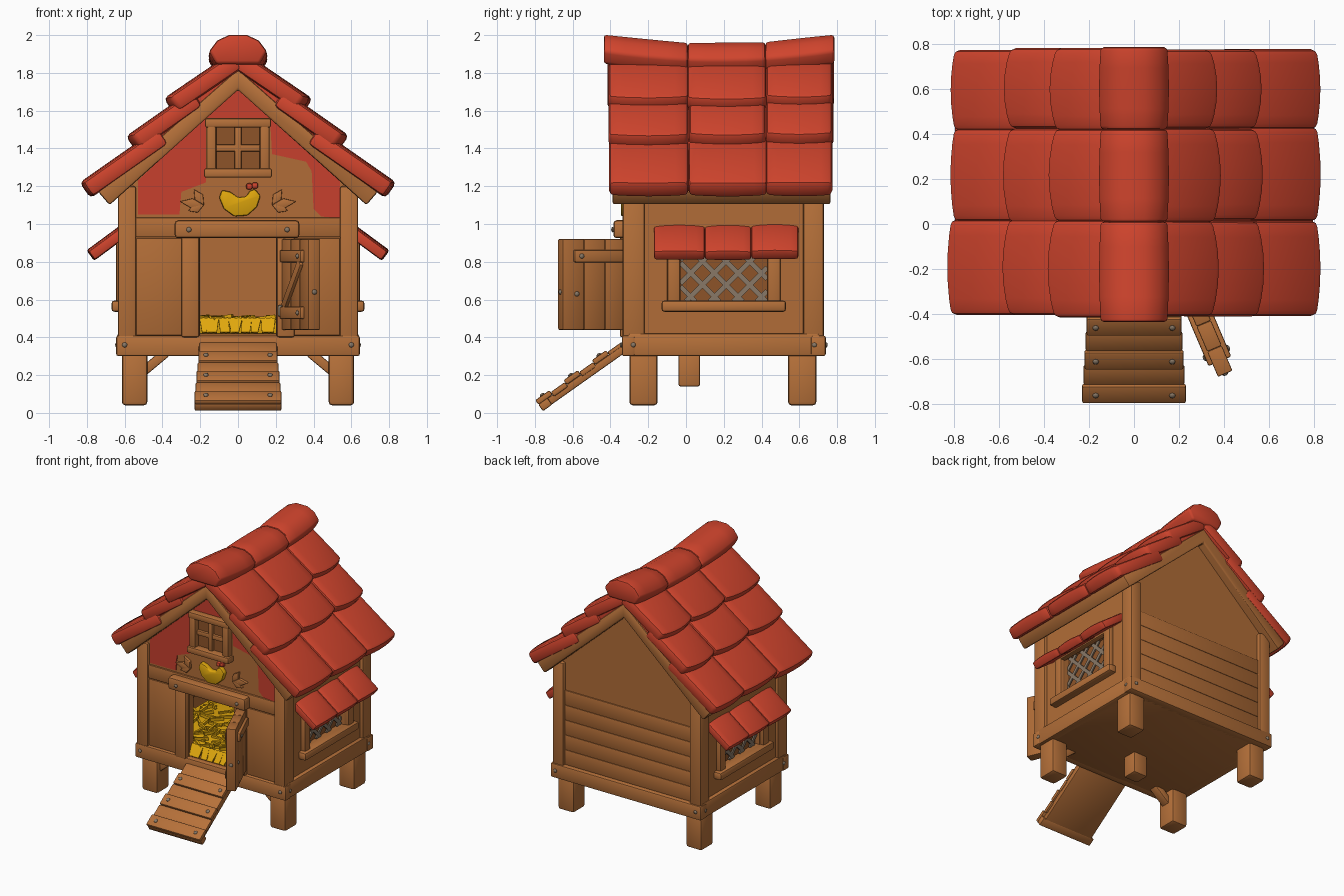
import bpy, bmesh, math, random
from mathutils import Vector, Matrix

random.seed(4)
if "Cube" in bpy.data.objects:
    bpy.data.objects.remove(bpy.data.objects["Cube"])
made = []


def material(name, r, g, b):
    m = bpy.data.materials.new(name)
    m.use_nodes = True
    m.diffuse_color = (r, g, b, 1)
    m.node_tree.nodes["Principled BSDF"].inputs["Base Color"].default_value = (r, g, b, 1)
    return m


BEAM = material("beam wood", 0.47, 0.165, 0.042)
PLANK = material("plank wood", 0.44, 0.152, 0.038)
DARK = material("shaded wood", 0.27, 0.088, 0.022)
TILE = material("roof red", 0.63, 0.058, 0.026)
PAINT = material("worn red paint", 0.57, 0.05, 0.026)
STRAW = material("straw yellow", 0.75, 0.39, 0.004)
METAL = material("grey metal", 0.25, 0.19, 0.135)


def finish(name, bm, mat, bevel=0.0):
    bmesh.ops.recalc_face_normals(bm, faces=bm.faces)
    if bevel:
        sharp = [e for e in bm.edges if len(e.link_faces) == 2 and e.calc_face_angle() > 0.6]
        bmesh.ops.bevel(bm, geom=sharp, offset=bevel, segments=2, profile=0.5,
                        affect='EDGES', clamp_overlap=True)
    mesh = bpy.data.meshes.new(name)
    bm.to_mesh(mesh)
    bm.free()
    mesh.materials.append(mat)
    ob = bpy.data.objects.new(name, mesh)
    bpy.context.scene.collection.objects.link(ob)
    made.append(ob)


def box(name, mat, x, y, z, bevel=0.012):
    bm = bmesh.new()
    bmesh.ops.create_cube(bm, size=1)
    for v in bm.verts:
        v.co = [r[0] if c < 0 else r[1] for c, r in zip(v.co, (x, y, z))]
    finish(name, bm, mat, bevel)


def bar(name, mat, a, b, width, thick, side, bevel=0.008):
    """Board from a to b, its width lying along the side direction."""
    a, b = Vector(a), Vector(b)
    d = (b - a).normalized()
    s = Vector(side)
    s = (s - d * s.dot(d)).normalized()
    rot = Matrix((d, s, d.cross(s))).transposed().to_4x4()
    bm = bmesh.new()
    bmesh.ops.create_cube(bm, size=1)
    size = Matrix.Diagonal(((b - a).length, width, thick, 1))
    bm.transform(Matrix.Translation((a + b) / 2) @ rot @ size)
    finish(name, bm, mat, bevel)


def loft(name, mat, rings, bevel=0.0):
    bm = bmesh.new()
    rows = [[bm.verts.new(p) for p in ring] for ring in rings]
    n = len(rows[0])
    for r0, r1 in zip(rows, rows[1:]):
        for i in range(n):
            bm.faces.new((r0[i], r0[(i + 1) % n], r1[(i + 1) % n], r1[i]))
    bm.faces.new(rows[0])
    bm.faces.new(rows[-1])
    finish(name, bm, mat, bevel)


def prism(name, mat, pts, y0, y1, bevel=0.0):
    loft(name, mat, [[(x, y, z) for x, z in pts] for y in (y0, y1)], bevel)


def nail(x, y, z, axis):
    bm = bmesh.new()
    bmesh.ops.create_uvsphere(bm, u_segments=8, v_segments=6, radius=0.014)
    bm.transform(Matrix.Translation((x, y, z)) @ axis.to_track_quat('Z', 'Y').to_matrix().to_4x4()
                 @ Matrix.Diagonal((1, 1, 0.6, 1)))
    finish("nail", bm, METAL)


def tile(name, s, top, low, thick, y0, y1, bulge, bevel=0.025):
    """Tile running from its upper edge to its lower edge, with a bowed lower end."""
    t, l = Vector(top), Vector(low)
    d = (l - t).normalized()
    n = Vector((-d.y, d.x))
    rings = []
    for k in range(7):
        u = k / 3 - 1
        end = l - d * bulge * u * u
        crown = n * 0.01 * (1 - u * u)
        pts = (t + crown, end + crown, end - n * thick, t - n * thick)
        rings.append([(s * p.x, y0 + (y1 - y0) * k / 6, p.y) for p in pts])
    loft(name, TILE, rings, bevel)


FRONT, BACK = Vector((0, -1, 0)), Vector((0, 1, 0))

# Floor, legs and base frame
box("floor", PLANK, (-0.6, 0.6), (-0.3, 0.7), (0.3, 0.42))
box("middle_leg", BEAM, (-0.06, 0.06), (-0.04, 0.075), (0.14, 0.31))
for s in (-1, 1):
    for y0, y1 in ((-0.3, -0.15), (0.54, 0.69)):
        box("leg", BEAM, sorted((s * 0.48, s * 0.615)), (y0, y1), (0.04, 0.32), 0.018)
    bar("leg_brace", BEAM, (s * 0.5, -0.23, 0.22), (s * 0.38, -0.23, 0.32), 0.07, 0.05, (0, 1, 0))
    box("side_sill_beam", BEAM, sorted((s * 0.56, s * 0.64)), (-0.31, 0.71), (0.3, 0.42))
    for y0, y1 in ((-0.335, -0.22), (0.62, 0.73)):
        box("corner_post", BEAM, sorted((s * 0.54, s * 0.635)), (y0, y1), (0.38, 1.2))
    for y, axis in ((-0.342, FRONT), (0.742, BACK)):
        nail(s * 0.6, y, 0.36, axis)
    for y in (-0.28, 0.68):
        nail(s * 0.642, y, 0.36, Vector((s, 0, 0)))
box("front_sill_beam", BEAM, (-0.645, 0.645), (-0.34, -0.27), (0.3, 0.41))
box("back_sill_beam", BEAM, (-0.645, 0.645), (0.66, 0.74), (0.3, 0.41))

# Front wall with doorway, and back wall
door_wall = [(0.2, 0.4), (0.2, 0.95), (-0.2, 0.95), (-0.2, 0.4), (-0.58, 0.4), (-0.58, 1.22),
             (0, 1.76), (0.58, 1.22), (0.58, 0.4)]
prism("front_wall", PLANK, door_wall, -0.31, -0.26)
prism("back_wall", PLANK, [(-0.58, 0.36), (0.58, 0.36), (0.58, 1.22), (0, 1.76), (-0.58, 1.22)],
      0.65, 0.70)
for k in range(5):
    z = 0.41 + k * 0.115
    box("back_plank", PLANK, (-0.55, 0.55), (0.68, 0.708), (z, z + 0.115), 0.004)
for s in (-1, 1):
    box("front_panel", PLANK, sorted((s * 0.29, s * 0.54)), (-0.318, -0.3), (0.41, 0.925), 0.006)
    box("door_jamb", BEAM, sorted((s * 0.205, s * 0.3)), (-0.35, -0.25), (0.4, 0.94))
    nail(s * 0.26, -0.388, 0.97, FRONT)
box("upper_front_board", PLANK, (-0.545, 0.545), (-0.322, -0.3), (0.93, 1.035), 0.008)
box("door_lintel", BEAM, (-0.335, 0.325), (-0.385, -0.28), (0.925, 1.02), 0.018)

# Painted gable, kept clear of the bare patch
prism("gable_paint", PAINT, [
    (-0.53, 1.05), (-0.31, 1.05), (-0.30, 1.17), (-0.17, 1.22), (-0.17, 1.55), (0.17, 1.55),
    (0.18, 1.37), (0.36, 1.33), (0.39, 1.28), (0.40, 1.08), (0.44, 1.04), (0.54, 1.03),
    (0.54, 1.23), (0, 1.73), (-0.53, 1.23)], -0.317, -0.309)

# Gable window
box("gable_pane", DARK, (-0.13, 0.13), (-0.318, -0.309), (1.28, 1.53), 0)
for s in (-1, 1):
    box("gable_window_side", BEAM, sorted((s * 0.115, s * 0.168)), (-0.36, -0.3), (1.26, 1.55))
box("gable_window_top", BEAM, (-0.175, 0.175), (-0.365, -0.3), (1.51, 1.56))
box("gable_window_sill", BEAM, (-0.18, 0.18), (-0.375, -0.3), (1.245, 1.295))
box("gable_mullion", BEAM, (-0.018, 0.018), (-0.34, -0.3), (1.28, 1.53), 0.006)
box("gable_crossbar", BEAM, (-0.13, 0.13), (-0.338, -0.3), (1.385, 1.42), 0.006)

# Carved bird with comb and leaves
prism("carved_bird", STRAW, [
    (-0.10, 1.14), (-0.085, 1.18), (-0.04, 1.17), (0, 1.14), (0.045, 1.145), (0.06, 1.175),
    (0.09, 1.185), (0.12, 1.15), (0.10, 1.09), (0.05, 1.045), (-0.02, 1.04), (-0.075, 1.08)],
    -0.345, -0.3, 0.01)
for x, z in ((0.06, 1.2), (0.09, 1.205)):
    box("bird_comb", TILE, (x - 0.017, x + 0.017), (-0.335, -0.3), (z - 0.018, z + 0.016))
for s in (-1, 1):
    for ang, ln in ((0.15, 0.13), (1.0, 0.1), (-0.35, 0.09)):
        d = Vector((s * math.cos(ang), math.sin(ang)))
        n = Vector((-d.y, d.x)) * 0.026
        o = Vector((s * 0.18, 1.10))
        leaf = [o, o + d * ln * 0.5 + n, o + d * ln, o + d * ln * 0.5 - n]
        prism("carved_leaf", BEAM, leaf, -0.33, -0.3, 0.004)

# Side walls, mesh windows and awnings
Y0, Y1, Z0, Z1 = -0.03, 0.43, 0.59, 0.9
for s in (-1, 1):
    wx = sorted((s * 0.57, s * 0.61))
    for ys, zs in (((-0.3, 0.7), (0.4, Z0)), ((-0.3, 0.7), (Z1, 1.2)),
                   ((-0.3, Y0), (Z0, Z1)), ((Y1, 0.7), (Z0, Z1))):
        box("side_wall", PLANK, wx, ys, zs, 0)
    box("window_backing", DARK, sorted((s * 0.555, s * 0.565)), (Y0 - 0.03, Y1 + 0.03), (0.56, 0.93), 0)
    for c in range(-3, 7):
        for way in (-1, 1):
            y = c * 0.125 + (0.3 if way < 0 else 0)
            t0, t1 = sorted(((Y0 - y) * way, (Y1 - y) * way))
            t0, t1 = max(t0, 0), min(t1, Z1 - Z0)
            if t1 - t0 > 0.02:
                bar("wire_strand", METAL, (s * 0.58, y + way * t0, Z0 + t0),
                    (s * 0.58, y + way * t1, Z0 + t1), 0.026, 0.01, (0, 1, -way), 0)
    fx = sorted((s * 0.6, s * 0.645))
    for y in (-0.1, Y1):
        box("window_jamb", BEAM, fx, (y, y + 0.07), (0.55, 0.93))
    box("window_sill", BEAM, sorted((s * 0.6, s * 0.67)), (-0.13, 0.53), (0.535, 0.595), 0.016)
    box("window_head", BEAM, fx, (-0.1, 0.5), (0.88, 0.94))
    for y0, y1 in ((-0.17, 0.1), (0.1, 0.345), (0.345, 0.595)):
        j = random.uniform(-0.006, 0.006)
        tile("awning_tile", s, (0.605, 0.995 + j), (0.795, 0.855 + j), 0.056, y0, y1, 0.005, 0.012)

# Roof boards with exposed gable ends, and red underlay closing the gap to the tiles
prism("roof_boards", BEAM, [(0, 1.82), (0.74, 1.17), (0.68, 1.10), (0, 1.71),
                            (-0.68, 1.10), (-0.74, 1.17)], -0.39, 0.765, 0.012)
prism("roof_underlay", TILE, [(0, 1.88), (0.70, 1.25), (0.70, 1.19), (0, 1.80),
                              (-0.70, 1.19), (-0.70, 1.25)], -0.38, 0.755)

# Roof tiles: three courses, three columns, both slopes
COLUMNS = ((-0.405, 0.015), (0.015, 0.425), (0.425, 0.775))
COURSES = (((0.42, 1.50), (0.825, 1.217), 0.015), ((0.24, 1.70), (0.58, 1.462), 0.03),
           ((0.03, 1.90), (0.38, 1.662), 0.03))
for s in (-1, 1):
    for top, low, bulge in COURSES:
        for y0, y1 in COLUMNS:
            j = random.uniform(-0.01, 0.01)
            tile("roof_tile", s, top, (low[0] + j, low[1] - j * 0.7), 0.092,
                 y0 + random.uniform(-0.012, 0.004), y1 + random.uniform(-0.004, 0.008), bulge)

# Ridge caps, lifting toward both ends
cap = [(0.12, 1.80), (0.16, 1.87), (0.115, 1.93), (0.05, 1.96)]
cap = cap + [(-x, z) for x, z in reversed(cap)]
for y0, y1 in ((-0.435, 0.01), (0.01, 0.42), (0.42, 0.785)):
    rings = []
    for k in range(5):
        y = y0 + (y1 - y0) * k / 4
        f = 1 - 0.05 * (k / 2 - 1) ** 2
        lift = 0.047 * ((y - 0.175) / 0.61) ** 2
        rings.append([(x * f, y, 1.85 + (z - 1.85) * f + lift) for x, z in cap])
    loft("ridge_cap", TILE, rings, 0.015)

# Open door: Z-braced inner face, single strap outside
a, b = Vector((0.262, -0.33, 0.68)), Vector((0.405, -0.665, 0.68))
d = (b - a).normalized()
face = Vector((d.y, -d.x, 0))
up = Vector((0, 0, 1))
for k in range(3):
    bar("door_board", PLANK, a + (b - a) * k / 3, a + (b - a) * (k + 1) / 3, 0.48, 0.07, up, 0.006)
for side, h in ((-1, 0.15), (1, 0.15), (1, -0.15)):
    off = face * 0.04 * side + up * h
    bar("door_batten", BEAM, a + d * 0.02 + off, b - d * 0.06 + off, 0.065, 0.03, up)
    p = b - d * 0.1 + face * 0.056 * side + up * h
    nail(p.x, p.y, p.z, face * side)
p = b - d * 0.08 - face * 0.036 - up * 0.05
nail(p.x, p.y, p.z, -face)
p = b - up * 0.04
nail(p.x, p.y, p.z, d)
off = face * 0.04
bar("door_brace", BEAM, a + d * 0.05 + off - up * 0.12, b - d * 0.09 + off + up * 0.12, 0.05, 0.025, up)
box("door_hinge", METAL, (0.21, 0.25), (-0.37, -0.34), (0.51, 0.57), 0.008)

# Ramp with stepped treads, widening downward
a, b = Vector((0, -0.32, 0.345)), Vector((0, -0.77, 0.027))
d = (b - a).normalized()
n = Vector((0, d.z, -d.y))
bar("ramp_board", PLANK, a, b, 0.42, 0.04, (1, 0, 0))
for k in range(6):
    p, q = a.lerp(b, k / 6), a.lerp(b, (k + 1) / 6)
    h = 0.034 if k % 2 else 0.022
    bar("ramp_tread", BEAM, p + n * h, q + n * h, 0.41 + k * 0.01, 0.03, (1, 0, 0))
    if k % 2:
        for s in (-1, 1):
            c = (p + q) / 2 + n * (h + 0.017)
            nail(s * 0.17, c.y, c.z, n)
bar("ramp_end", BEAM, b - d * 0.06, b, 0.46, 0.044, (1, 0, 0))

# Straw bedding with loose stalks
box("straw_bed", STRAW, (-0.55, 0.55), (-0.27, 0.64), (0.41, 0.485), 0.02)
for k in range(200):
    x, y = random.uniform(-0.5, 0.5), random.uniform(-0.26, 0.6)
    ang = random.uniform(0, math.pi)
    v = Vector((math.cos(ang) * 0.05, math.sin(ang) * 0.05, random.uniform(-0.008, 0.008)))
    c = Vector((x, y, random.uniform(0.485, 0.505)))
    bar("straw_stalk", STRAW, c - v, c + v, 0.016, 0.022, (v.y, -v.x, 0), 0)
for k in range(16):
    x = -0.19 + k * 0.025
    bar("straw_fringe", STRAW, (x, -0.27, 0.5), (x + random.uniform(-0.02, 0.02), -0.32, 0.425),
        0.026, 0.012, (1, 0, 0), 0)

# Smooth the rounded edges
bpy.ops.object.select_all(action='DESELECT')
for ob in made:
    ob.select_set(True)
bpy.context.view_layer.objects.active = made[0]
bpy.ops.object.shade_smooth_by_angle(angle=math.radians(40))
